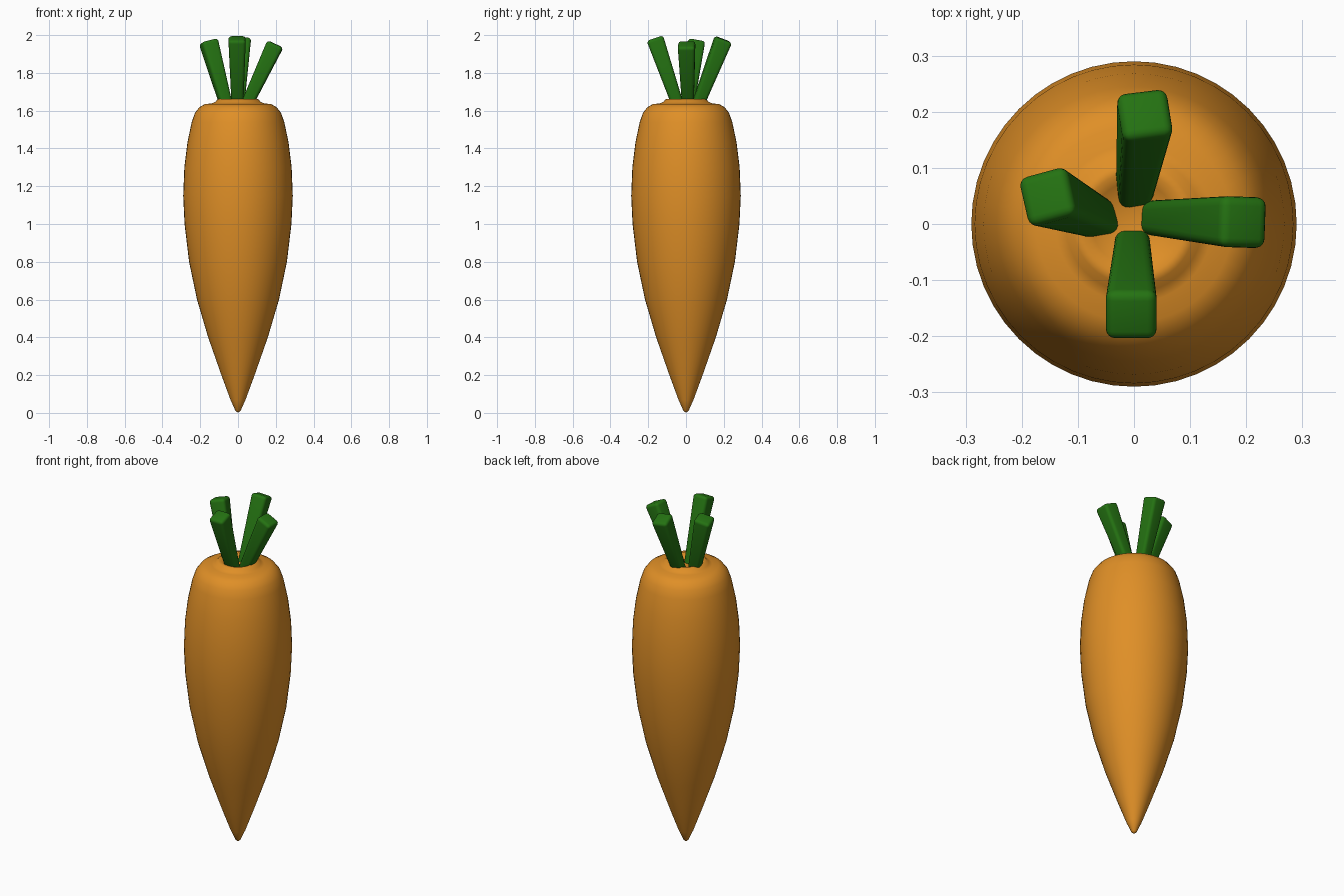
import bpy, bmesh, math
from mathutils import Vector, Matrix

if "Cube" in bpy.data.objects:
    bpy.data.objects.remove(bpy.data.objects["Cube"])


def material(name, rgb):
    m = bpy.data.materials.new(name)
    m.diffuse_color = (*rgb, 1)
    m.use_nodes = True
    m.node_tree.nodes["Principled BSDF"].inputs["Base Color"].default_value = m.diffuse_color
    return m


def add_object(name, bm, mat):
    bmesh.ops.recalc_face_normals(bm, faces=bm.faces)
    for f in bm.faces:
        f.smooth = True
    mesh = bpy.data.meshes.new(name)
    bm.to_mesh(mesh)
    bm.free()
    mesh.materials.append(mat)
    ob = bpy.data.objects.new(name, mesh)
    bpy.context.collection.objects.link(ob)
    return ob


orange = material("carrot orange", (0.74, 0.275, 0.02))
green = material("stem green", (0.018, 0.17, 0.006))

# Root: lathed profile (radius, height) with a low rim and shallow dish on top
profile = [(0, 0), (0.014, 0.012), (0.04, 0.07), (0.088, 0.2), (0.158, 0.4),
           (0.217, 0.6), (0.259, 0.8), (0.283, 1.0), (0.29, 1.15), (0.284, 1.3),
           (0.268, 1.43), (0.245, 1.54), (0.228, 1.588), (0.205, 1.618),
           (0.175, 1.635), (0.14, 1.638), (0.122, 1.645), (0.108, 1.66),
           (0.092, 1.663), (0.075, 1.652), (0.045, 1.638), (0, 1.634)]
SIDES = 48
bm = bmesh.new()
verts = [bm.verts.new((r, 0, z)) for r, z in profile]
edges = [bm.edges.new(p) for p in zip(verts, verts[1:])]
bmesh.ops.spin(bm, geom=verts + edges, cent=(0, 0, 0), axis=(0, 0, 1),
               angle=math.tau, steps=SIDES, use_merge=True)
bmesh.ops.remove_doubles(bm, verts=bm.verts, dist=0.0005)
add_object("carrot_root", bm, orange)


# Stems: tapered, rounded square bars leaning outwards
def stem(name, base, top, turn):
    base, top = Vector(base), Vector(top)
    axis = (top - base).normalized()
    base = base - axis * 0.05          # sink the foot into the root
    length = (top - base).length
    bm = bmesh.new()
    bmesh.ops.create_cube(bm, size=1)
    for v in bm.verts:
        w = 0.092 if v.co.z > 0 else 0.06
        v.co = Vector((v.co.x * w, v.co.y * w, (v.co.z + 0.5) * length))
    bmesh.ops.bevel(bm, geom=bm.edges[:], offset=0.017, segments=4,
                    profile=0.5, affect='EDGES', clamp_overlap=True)
    tilt = Vector((0, 0, 1)).rotation_difference(axis).to_matrix().to_4x4()
    bm.transform(Matrix.Translation(base) @ tilt @ Matrix.Rotation(math.radians(turn), 4, 'Z'))
    add_object(name, bm, green)


stem("stem_right", (0.055, 0.01, 1.65), (0.198, 0.003, 1.953), -2)
stem("stem_left", (-0.068, 0.012, 1.65), (-0.157, 0.05, 1.968), 14)
stem("stem_back", (0.002, 0.07, 1.65), (0.02, 0.198, 1.978), 8)
stem("stem_front", (-0.003, -0.05, 1.65), (-0.005, -0.165, 1.984), 0)
